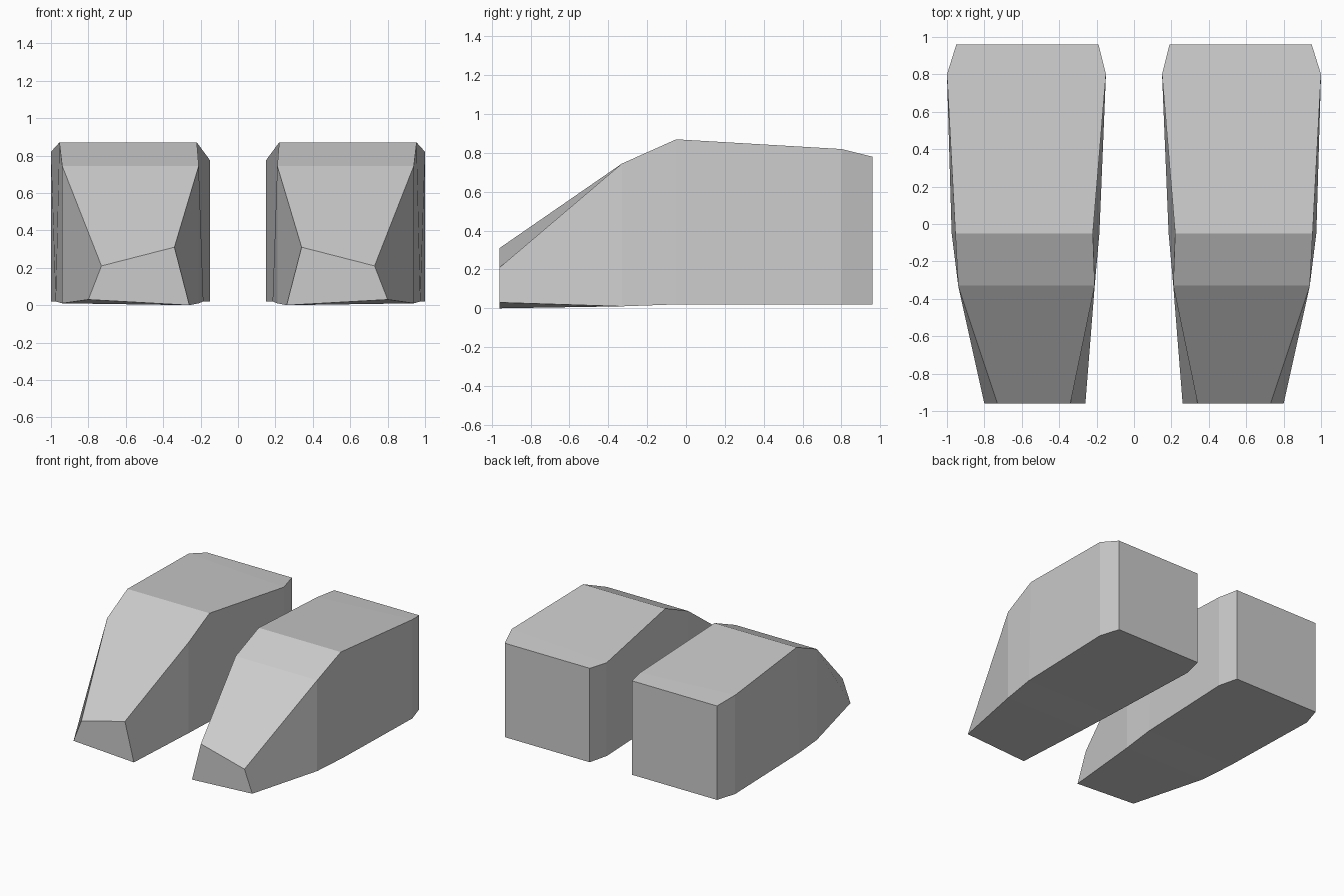
import bpy
import bmesh

if "Cube" in bpy.data.objects:
    bpy.data.objects.remove(bpy.data.objects["Cube"])

# Single plain grey
grey = bpy.data.materials.new("plain_grey")
grey.use_nodes = True
colour = (0.6, 0.6, 0.6, 1)
grey.diffuse_color = colour
grey.node_tree.nodes["Principled BSDF"].inputs["Base Color"].default_value = colour

# Cross-sections from toe to heel:
# y, then (x, z) of bottom inner, bottom outer, top outer, top inner
SECTIONS = [
    (-0.96, (0.26, 0.00), (0.80, 0.03), (0.73, 0.21), (0.34, 0.31)),
    (-0.33, (0.21, 0.01), (0.94, 0.01), (0.94, 0.745), (0.21, 0.745)),
    (-0.05, (0.185, 0.02), (0.975, 0.02), (0.955, 0.87), (0.22, 0.87)),
    (0.80, (0.15, 0.02), (1.0, 0.02), (1.0, 0.82), (0.15, 0.775)),
    (0.96, (0.19, 0.02), (0.95, 0.02), (0.95, 0.78), (0.19, 0.78)),
]


def foot(name, side):
    """Loft one wedge-shaped foot through the sections."""
    bm = bmesh.new()
    rings = [[bm.verts.new((side * x, y, z)) for x, z in corners]
             for y, *corners in SECTIONS]
    for a, b in zip(rings, rings[1:]):
        for i in range(4):
            j = (i + 1) % 4
            bm.faces.new((a[i], a[j], b[j], b[i]))
    bm.faces.new(rings[0])
    bm.faces.new(rings[-1])
    bmesh.ops.recalc_face_normals(bm, faces=bm.faces)
    mesh = bpy.data.meshes.new(name)
    bm.to_mesh(mesh)
    bm.free()
    mesh.materials.append(grey)
    bpy.context.collection.objects.link(bpy.data.objects.new(name, mesh))


foot("left_foot", 1)
foot("right_foot", -1)
